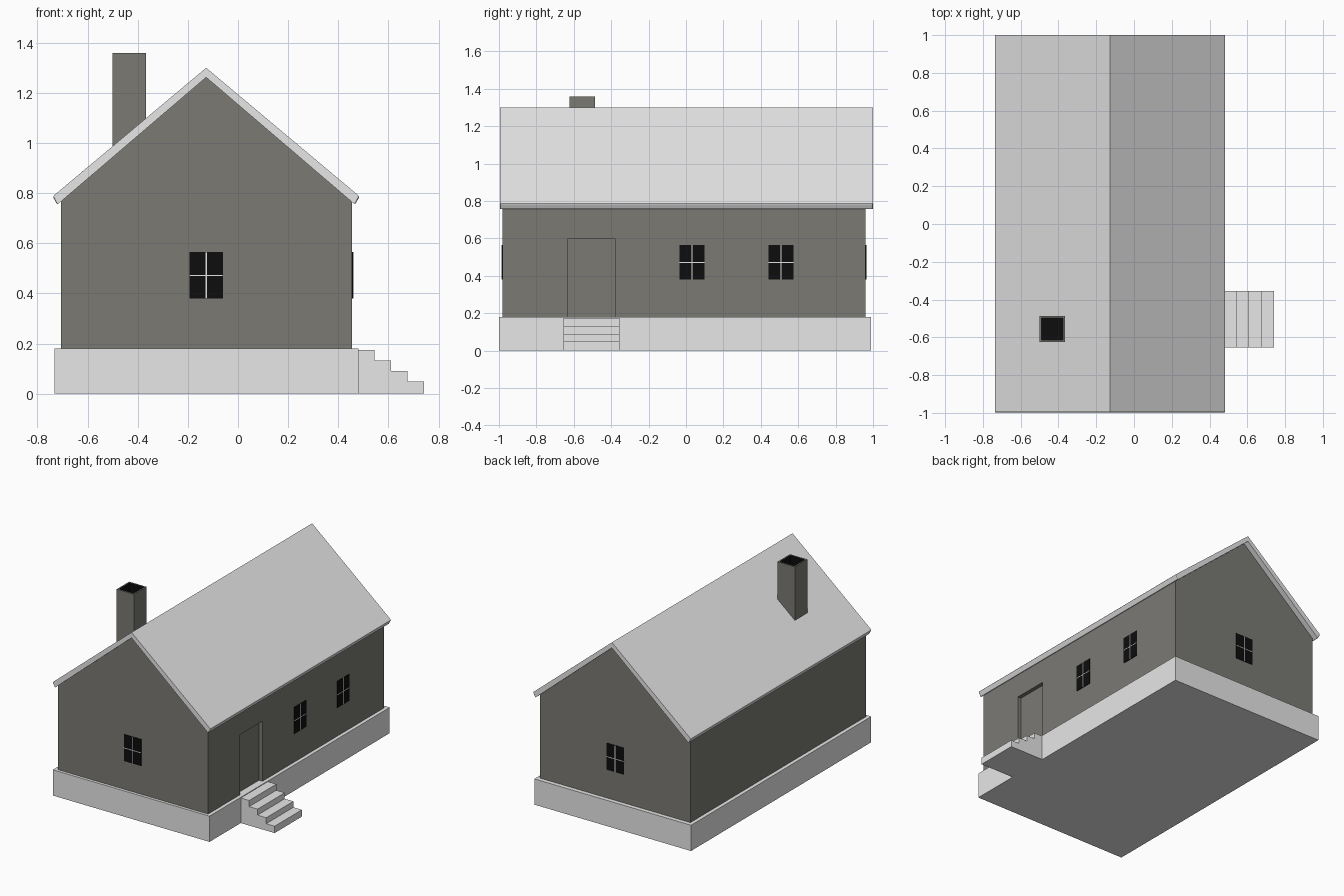
import bpy, bmesh
from mathutils import Vector

if "Cube" in bpy.data.objects:
    bpy.data.objects.remove(bpy.data.objects["Cube"])


def material(name, rgb):
    m = bpy.data.materials.new(name)
    m.diffuse_color = (*rgb, 1)
    m.use_nodes = True
    m.node_tree.nodes["Principled BSDF"].inputs["Base Color"].default_value = m.diffuse_color
    return m


LIGHT = material("light_grey", (0.8, 0.8, 0.8))
WALL = material("warm_dark_grey", (0.197, 0.193, 0.175))
BLACK = material("black", (0.004, 0.004, 0.004))


def finish(name, bm, *mats):
    bmesh.ops.recalc_face_normals(bm, faces=bm.faces)
    me = bpy.data.meshes.new(name)
    bm.to_mesh(me)
    bm.free()
    for m in mats:
        me.materials.append(m)
    ob = bpy.data.objects.new(name, me)
    bpy.context.collection.objects.link(ob)
    return ob


def prism(name, pts, y0, y1, mat, bevel=0):
    """Extrude an xz outline along y."""
    bm = bmesh.new()
    f = bm.faces.new([bm.verts.new((x, y0, z)) for x, z in pts])
    r = bmesh.ops.extrude_face_region(bm, geom=[f])
    vs = [v for v in r["geom"] if isinstance(v, bmesh.types.BMVert)]
    bmesh.ops.translate(bm, verts=vs, vec=(0, y1 - y0, 0))
    if bevel:
        bmesh.ops.recalc_face_normals(bm, faces=bm.faces)
        edges = [e for e in bm.edges if all(abs(v.co.x - CX) > 0.1 for v in e.verts)]
        bmesh.ops.bevel(bm, geom=edges, offset=bevel, segments=2,
                        profile=0.5, affect='EDGES')
    return finish(name, bm, mat)


def box(name, x0, x1, y0, y1, z0, z1, mat):
    return prism(name, [(x0, z0), (x1, z0), (x1, z1), (x0, z1)], y0, y1, mat)


CX = -0.127  # ridge line

# Foundation
box("foundation", -0.732, 0.48, -1.0, 0.99, 0, 0.18, LIGHT)

# Walls with gables, and a recessed doorway
walls = prism("walls", [(-0.706, 0.18), (0.455, 0.18), (0.455, 0.775),
                        (CX, 1.27), (-0.706, 0.775)], -0.98, 0.96, WALL)
cutter = box("doorway_cutter", 0.425, 0.6, -0.63, -0.38, 0.17, 0.60, WALL)
cutter.hide_render = True
mod = walls.modifiers.new("doorway", 'BOOLEAN')
mod.operation = 'DIFFERENCE'
mod.object = cutter
bpy.context.view_layer.objects.active = walls
bpy.ops.object.modifier_apply(modifier="doorway")
bpy.data.objects.remove(cutter)
box("door", 0.42, 0.428, -0.63, -0.38, 0.18, 0.60, WALL)

# Roof: chevron outline with softened eaves
half = [(0.0, 1.30), (0.612, 0.787), (0.594, 0.754), (0.0, 1.262)]
right = [(CX + x, z) for x, z in half]
left = [(CX - x, z) for x, z in half[1:3]]
prism("roof", right + left[::-1], -0.995, 1.0, LIGHT, bevel=0.007)

# Entrance steps
xs = [0.545, 0.61, 0.677, 0.742]
zs = [0.175, 0.132, 0.09, 0.048]
outline = [(0.47, 0), (0.47, zs[0])]
for i, (x, z) in enumerate(zip(xs, zs)):
    outline += [(x, z), (x, zs[i + 1] if i < 3 else 0)]
prism("entrance_steps", outline, -0.655, -0.355, LIGHT)

# Chimney: open top with a black flue
bm = bmesh.new()
bmesh.ops.create_cube(bm, size=1)
for v in bm.verts:
    v.co = (-0.434 + v.co.x * 0.135, -0.555 + v.co.y * 0.138, 1.13 + v.co.z * 0.46)
bm.faces.ensure_lookup_table()
top = max(bm.faces, key=lambda f: f.calc_center_median().z)
bmesh.ops.inset_region(bm, faces=[top], thickness=0.015)
r = bmesh.ops.extrude_face_region(bm, geom=[top])
vs = [v for v in r["geom"] if isinstance(v, bmesh.types.BMVert)]
bmesh.ops.translate(bm, verts=vs, vec=(0, 0, -0.12))
if top.is_valid:
    bmesh.ops.delete(bm, geom=[top], context='FACES_ONLY')
for f in bm.faces:
    c = f.calc_center_median()
    inside = abs(c.x + 0.434) < 0.06 and abs(c.y + 0.555) < 0.06
    f.material_index = 1 if inside and c.z > 1.0 and (c.z < 1.355) else 0
finish("chimney", bm, WALL, BLACK)


# Windows: black glass plate with a thin light cross
def window(name, centre, across, out):
    c, a, n, up = Vector(centre), Vector(across), Vector(out), Vector((0, 0, 1))
    for part, w, h, d, mat in (("glass", 0.134, 0.186, 0.004, BLACK),
                               ("upright_bar", 0.005, 0.186, 0.006, LIGHT),
                               ("cross_bar", 0.134, 0.005, 0.006, LIGHT)):
        bm = bmesh.new()
        bmesh.ops.create_cube(bm, size=1)
        for v in bm.verts:
            x, y, z = v.co
            v.co = c + a * (x * w) + up * (z * h) + n * (y * 2 * d)
        finish(f"{name}_{part}", bm, mat)


window("front_window", (CX, -0.98, 0.472), (1, 0, 0), (0, -1, 0))
window("back_window", (CX, 0.96, 0.472), (1, 0, 0), (0, 1, 0))
for i, y in enumerate((0.033, 0.508)):
    window(f"side_window_{i + 1}", (0.455, y, 0.472), (0, 1, 0), (1, 0, 0))
